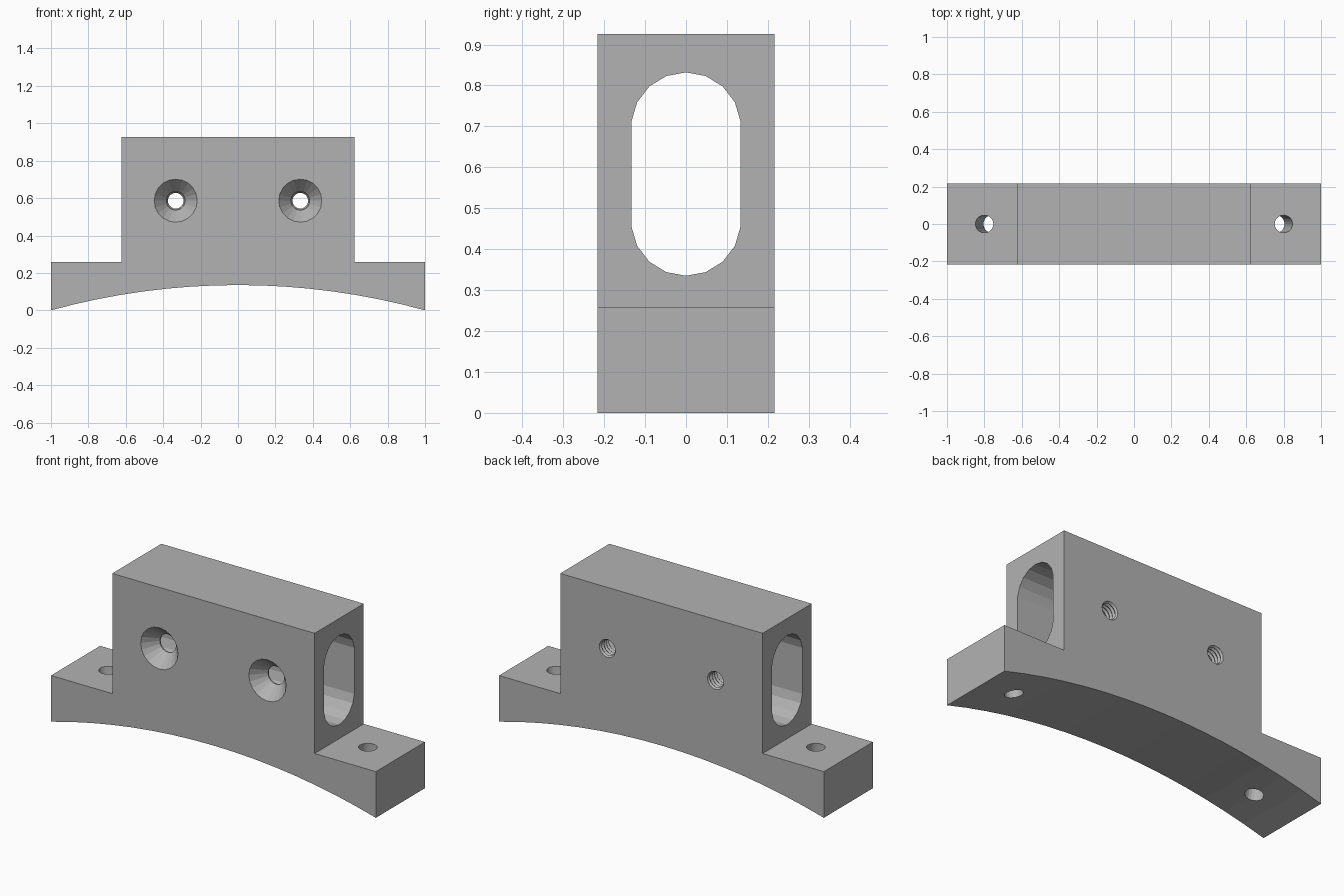
import bpy, bmesh, math
from mathutils import Matrix

cube = bpy.data.objects.get("Cube")
if cube:
    bpy.data.objects.remove(cube, do_unlink=True)

HALF_DEPTH = 0.216
FOOT_TOP = 0.257
ARC_RISE = 0.135
ARC_RADIUS = (1 + ARC_RISE ** 2) / (2 * ARC_RISE)
ARC_CENTRE = ARC_RISE - ARC_RADIUS

grey = bpy.data.materials.new("plain grey")
grey.use_nodes = True
colour = (0.45, 0.45, 0.45, 1)
grey.diffuse_color = colour
grey.node_tree.nodes["Principled BSDF"].inputs["Base Color"].default_value = colour


def make_object(name, bm):
    bmesh.ops.recalc_face_normals(bm, faces=bm.faces)
    mesh = bpy.data.meshes.new(name)
    bm.to_mesh(mesh)
    bm.free()
    mesh.materials.append(grey)
    obj = bpy.data.objects.new(name, mesh)
    bpy.context.collection.objects.link(obj)
    return obj


def prism(name, points, vector):
    """Extrude a closed outline along a vector."""
    bm = bmesh.new()
    face = bm.faces.new([bm.verts.new(p) for p in points])
    extruded = bmesh.ops.extrude_face_region(bm, geom=[face])["geom"]
    verts = [v for v in extruded if isinstance(v, bmesh.types.BMVert)]
    bmesh.ops.translate(bm, verts=verts, vec=vector)
    return make_object(name, bm)


def lathe(name, profile, matrix, sides=20):
    """Turn a (radius, height) profile around z into a capped solid."""
    bm = bmesh.new()
    rings = []
    for r, h in profile:
        angles = [2 * math.pi * i / sides for i in range(sides)]
        rings.append([bm.verts.new((r * math.cos(a), r * math.sin(a), h)) for a in angles])
    for low, high in zip(rings, rings[1:]):
        for i in range(sides):
            j = (i + 1) % sides
            bm.faces.new((low[i], low[j], high[j], high[i]))
    bm.faces.new(rings[0])
    bm.faces.new(rings[-1])
    bm.transform(matrix)
    return make_object(name, bm)


def cut(target, cutter):
    cutter.hide_render = True
    mod = target.modifiers.new("cut", "BOOLEAN")
    mod.operation = "DIFFERENCE"
    mod.solver = "EXACT"
    mod.object = cutter
    bpy.context.view_layer.objects.active = target
    bpy.ops.object.modifier_apply(modifier=mod.name)
    bpy.data.objects.remove(cutter, do_unlink=True)


# Bracket body: stepped outline over a shallow arched underside
outline = [(1, FOOT_TOP), (0.623, FOOT_TOP), (0.623, 0.926),
           (-0.623, 0.926), (-0.623, FOOT_TOP), (-1, FOOT_TOP)]
half_angle = math.asin(1 / ARC_RADIUS)
for i in range(17):
    a = half_angle * (i / 8 - 1)
    outline.append((ARC_RADIUS * math.sin(a), ARC_CENTRE + ARC_RADIUS * math.cos(a)))
body = prism("bracket_body", [(x, -HALF_DEPTH, z) for x, z in outline],
             (0, 2 * HALF_DEPTH, 0))

# Rounded slot running the whole width of the block
slot = []
for centre, turn in ((0.698, 0), (0.469, 180)):
    for i in range(-4, 5):
        a = math.radians(90 + turn + 21 * i)
        slot.append((-0.8, 0.134 * math.cos(a), centre + 0.134 * math.sin(a)))
cut(body, prism("slot_cutter", slot, (1.6, 0, 0)))

# Screw hole: countersunk in the front wall, threaded in the back wall
screw = [(0.1237, -HALF_DEPTH - 0.01), (0.05, -0.141), (0.05, -0.1), (0.042, -0.09)]
pitch = 0.021
for i in range(7):
    y = 0.1 + pitch * i
    screw += [(0.042, y), (0.05, y + pitch / 2)]

for side in (-1, 1):
    place = Matrix.Translation((side * 0.333, 0, 0.586)) @ Matrix.Rotation(-math.pi / 2, 4, "X")
    cut(body, lathe("screw_hole_cutter", screw, place))

    # Foot hole, square to the arched underside
    tilt = math.atan2(0.8, FOOT_TOP - ARC_CENTRE)
    place = Matrix.Translation((side * 0.8, 0, FOOT_TOP)) @ Matrix.Rotation(side * tilt, 4, "Y")
    cut(body, lathe("foot_hole_cutter", [(0.047, -0.4), (0.047, 0.1)], place))
